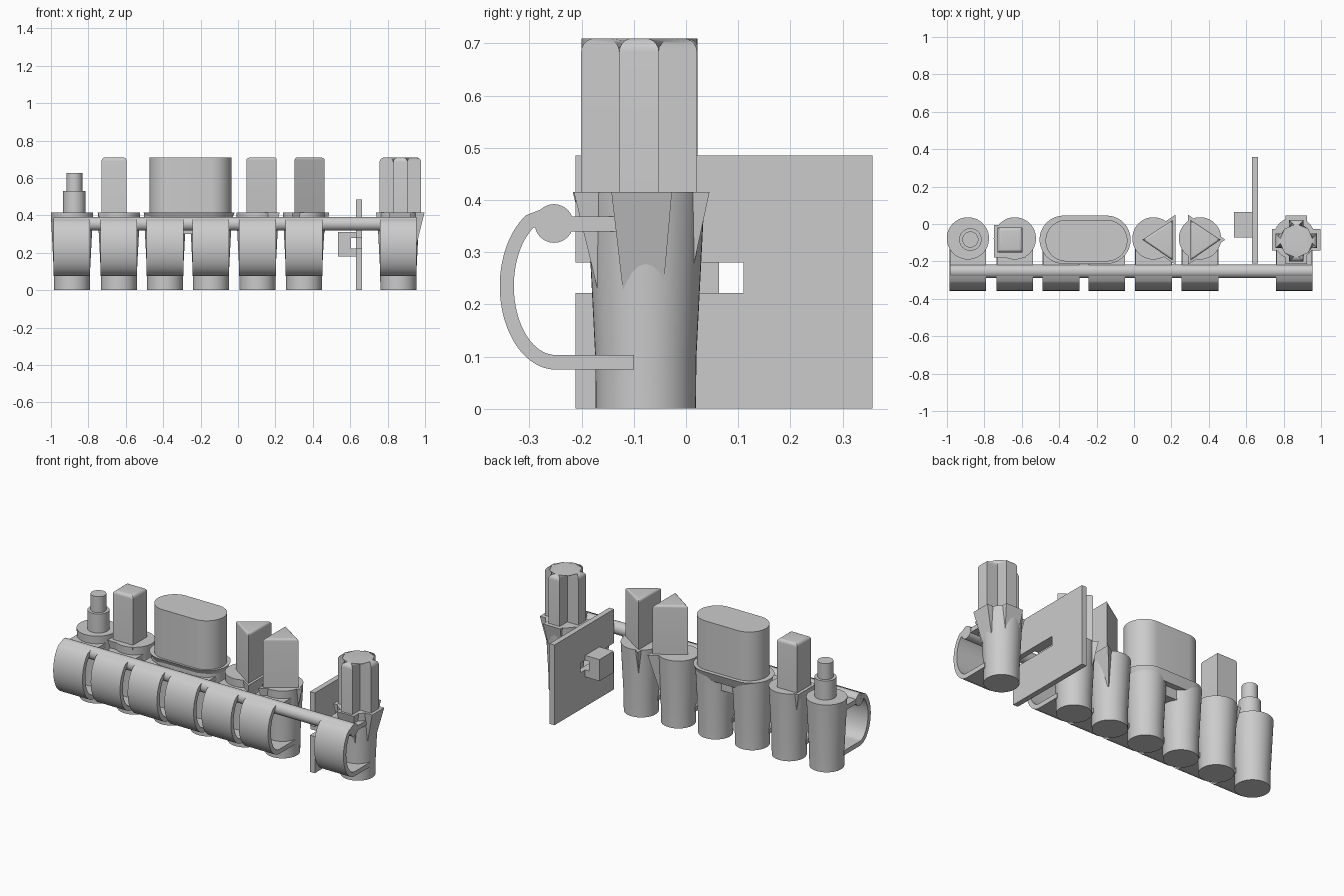
import bpy, bmesh, math

cube = bpy.data.objects.get("Cube")
if cube:
    bpy.data.objects.remove(cube)

grey = bpy.data.materials.new("plain grey")
grey.use_nodes = True
grey.diffuse_color = (0.6, 0.6, 0.6, 1)
grey.node_tree.nodes["Principled BSDF"].inputs["Base Color"].default_value = grey.diffuse_color

CUP_Y = -0.077
CUP_TOP = 0.415


def finish(name, bm):
    """Turn a bmesh into a grey object with smooth curves and sharp edges."""
    bmesh.ops.recalc_face_normals(bm, faces=bm.faces)
    mesh = bpy.data.meshes.new(name)
    bm.to_mesh(mesh)
    bm.free()
    obj = bpy.data.objects.new(name, mesh)
    bpy.context.collection.objects.link(obj)
    mesh.materials.append(grey)
    bpy.ops.object.select_all(action="DESELECT")
    obj.select_set(True)
    bpy.context.view_layer.objects.active = obj
    bpy.ops.object.shade_smooth_by_angle(angle=math.radians(35))
    return obj


def loft(name, rings, round_top=0):
    """Skin a stack of 3D rings, cap both ends, optionally round the last rim."""
    bm = bmesh.new()
    loops = [[bm.verts.new(p) for p in ring] for ring in rings]
    n = len(loops[0])
    for a, b in zip(loops, loops[1:]):
        for i in range(n):
            j = (i + 1) % n
            bm.faces.new((a[i], a[j], b[j], b[i]))
    bm.faces.new(loops[0][::-1])
    top = bm.faces.new(loops[-1])
    if round_top:
        bmesh.ops.bevel(bm, geom=list(top.edges), offset=round_top, segments=5,
                        profile=0.5, affect="EDGES", clamp_overlap=True)
    return finish(name, bm)


def level(outline, z):
    return [(x, y, z) for x, y in outline]


def side_extrude(name, profile, x0, x1):
    """Extrude a y-z profile along x."""
    return loft(name, [[(x, y, z) for y, z in profile] for x in (x0, x1)])


def box(name, x0, x1, y0, y1, z0, z1):
    return side_extrude(name, [(y0, z0), (y1, z0), (y1, z1), (y0, z1)], x0, x1)


def circle(x, y, r, n=48):
    return [(x + r * math.cos(2 * math.pi * i / n),
             y + r * math.sin(2 * math.pi * i / n)) for i in range(n)]


def rect(x0, x1, y0, y1):
    return [(x0, y0), (x1, y0), (x1, y1), (x0, y1)]


def stadium(x0, x1, y0, y1, n=20):
    r, y = (y1 - y0) / 2, (y0 + y1) / 2
    arc = [math.pi * (i / n - 0.5) for i in range(n + 1)]
    right = [(x1 - r + r * math.cos(a), y + r * math.sin(a)) for a in arc]
    left = [(x0 + r - r * math.cos(a), y - r * math.sin(a)) for a in arc]
    return right + left


def cross(x, y, r, w):
    quarter = [(r, -w), (r, w), (w, w)]
    pts = []
    for _ in range(4):
        pts += quarter
        quarter = [(-b, a) for a, b in quarter]
    return [(x + a, y + b) for a, b in pts]


def socket(name, outline, cx, s=0.62):
    """Shaped rim that blends down into the round cup."""
    low = [(cx + (x - cx) * s, CUP_Y + (y - CUP_Y) * s) for x, y in outline]
    loft(name, [level(low, 0.2), level(outline, CUP_TOP)])


def peg(name, outline, height=0.71, soft=0.02):
    loft(name, [level(outline, 0.36), level(outline, height)], soft)


# Round cups with grip straps in front
cups = [-0.888, -0.637, -0.39, -0.145, 0.104, 0.353, 0.857]
steps = [math.radians(90 + 170 * i / 32) for i in range(33)]
steps = [math.radians(270 - 148 * i / 32) for i in range(33)]
outer = [(-0.25 + 0.107 * math.cos(a), 0.235 + 0.16 * math.sin(a)) for a in steps]
inner = [(-0.25 + 0.08 * math.cos(a), 0.235 + 0.132 * math.sin(a)) for a in steps]
strap = ([(-0.1, 0.075)] + outer + [(-0.27, 0.385), (-0.26, 0.35)]
         + inner[::-1] + [(-0.1, 0.103)])
for i, x in enumerate(cups, 1):
    loft(f"cup_{i}", [level(circle(x, CUP_Y, r), z)
                      for r, z in ((0.096, 0), (0.097, 0.1), (0.113, CUP_TOP))])
    side_extrude(f"strap_{i}", strap, x - 0.098, x + 0.098)
    box(f"link_{i}", x - 0.096, x + 0.096, -0.25, -0.1, 0.34, 0.368)

# Rod that joins the straps
side_extrude("rod", circle(-0.253, 0.355, 0.037, 32), -0.985, 0.955)

# Round stepped peg
peg("round_peg_base", circle(-0.875, -0.083, 0.06), 0.53, 0.004)
peg("round_peg_tip", circle(-0.875, -0.083, 0.043), 0.627, 0.025)

# Square peg
socket("square_socket", rect(-0.748, -0.58, -0.178, -0.005), cups[1])
peg("square_peg", rect(-0.73, -0.595, -0.153, -0.018))

# Long oval peg spanning two cups
loft("oval_socket", [level(stadium(-0.48, -0.045, -0.185, 0.025), 0.36),
                     level(stadium(-0.505, -0.018, -0.213, 0.045), CUP_TOP)])
box("oval_bridge", -0.32, -0.21, -0.14, -0.01, 0.3, 0.4)
peg("oval_peg", stadium(-0.473, -0.035, -0.2, 0.022), soft=0.035)

# Two triangular pegs
socket("left_triangle_socket", [(0.02, -0.084), (0.222, -0.217), (0.222, 0.05)], cups[4])
peg("left_triangle_peg", [(0.045, -0.084), (0.207, -0.195), (0.207, 0.022)], soft=0.014)
socket("right_triangle_socket", [(0.488, -0.084), (0.288, 0.05), (0.288, -0.217)], cups[5])
peg("right_triangle_peg", [(0.463, -0.084), (0.303, 0.022), (0.303, -0.195)], soft=0.014)

# Cross peg
socket("cross_socket", cross(0.867, -0.085, 0.13, 0.058), cups[6])
peg("cross_peg", cross(0.868, -0.09, 0.111, 0.038), soft=0.026)

# Upright plate with a slot open to the front
side_extrude("plate", [(-0.212, 0), (0.357, 0), (0.357, 0.485), (-0.212, 0.485),
                       (-0.212, 0.28), (0.11, 0.28), (0.11, 0.222), (-0.212, 0.222)],
             0.63, 0.662)

# Block with a channel facing the plate
channel = [(0.535, 0.18), (0.63, 0.18), (0.63, 0.222), (0.605, 0.222),
           (0.605, 0.28), (0.63, 0.28), (0.63, 0.31), (0.535, 0.31)]
loft("channel_block", [[(x, y, z) for x, z in channel] for y in (-0.073, 0.063)])
